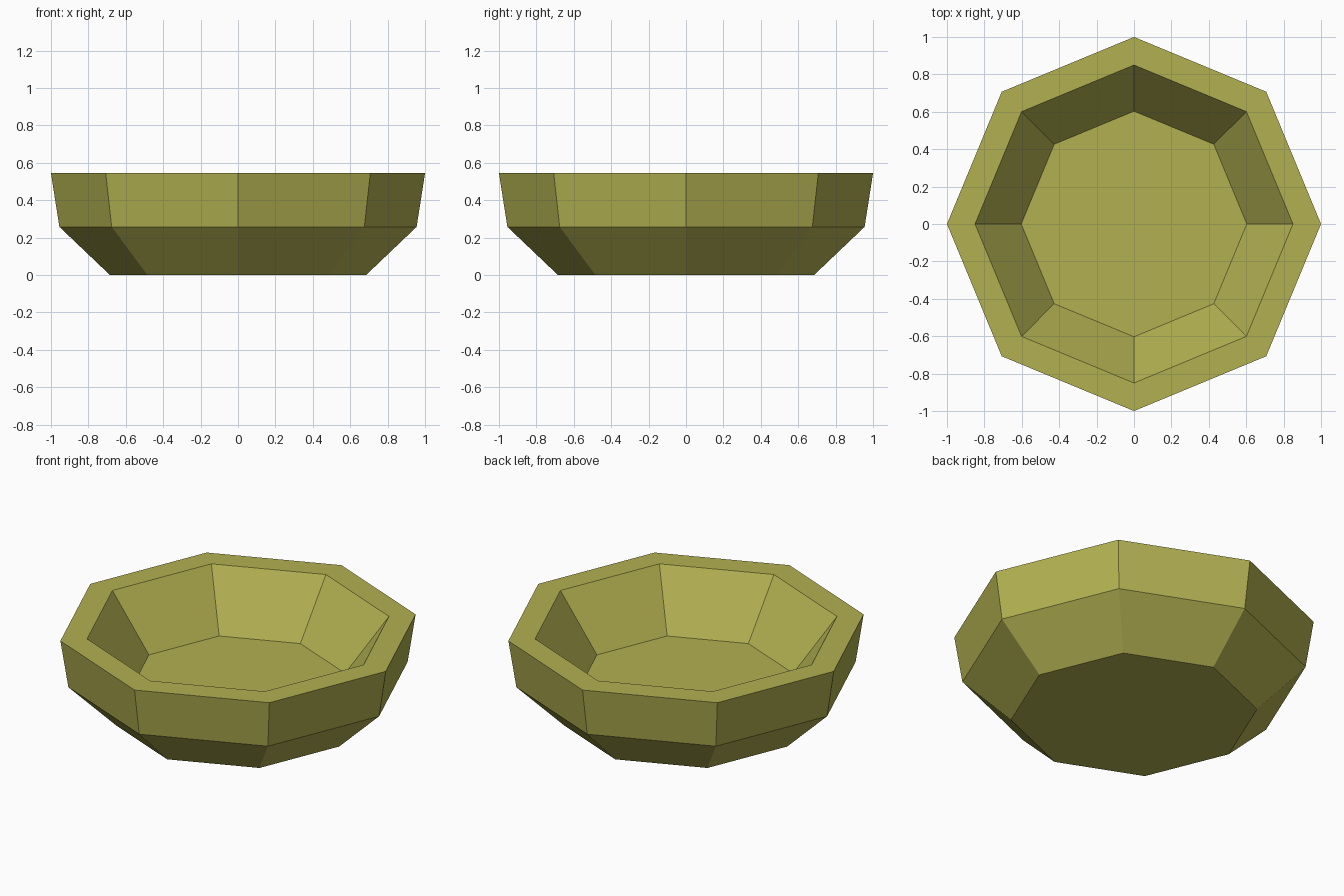
import bpy, bmesh, math

if "Cube" in bpy.data.objects:
    bpy.data.objects.remove(bpy.data.objects["Cube"])

SIDES = 8
# Profile (radius, height): outer base, outer shoulder, outer rim, inner rim, inner floor
PROFILE = [(0.685, 0.0), (0.955, 0.257), (1.0, 0.544), (0.85, 0.544), (0.603, 0.216)]

# Olive clay colour
clay = bpy.data.materials.new("olive clay")
clay.diffuse_color = (0.45, 0.44, 0.083, 1.0)
clay.use_nodes = True
clay.node_tree.nodes["Principled BSDF"].inputs["Base Color"].default_value = clay.diffuse_color

# Bowl: octagonal rings bridged together, capped under the base and on the inner floor
bm = bmesh.new()
rings = []
for r, z in PROFILE:
    rings.append([bm.verts.new((r * math.cos(math.tau * i / SIDES),
                                r * math.sin(math.tau * i / SIDES), z))
                  for i in range(SIDES)])
for a, b in zip(rings, rings[1:]):
    for i in range(SIDES):
        j = (i + 1) % SIDES
        bm.faces.new((a[i], a[j], b[j], b[i]))
bm.faces.new(rings[0][::-1])
bm.faces.new(rings[-1])
bmesh.ops.recalc_face_normals(bm, faces=bm.faces)

mesh = bpy.data.meshes.new("bowl")
bm.to_mesh(mesh)
bm.free()
mesh.materials.append(clay)
bowl = bpy.data.objects.new("bowl", mesh)
bpy.context.collection.objects.link(bowl)
